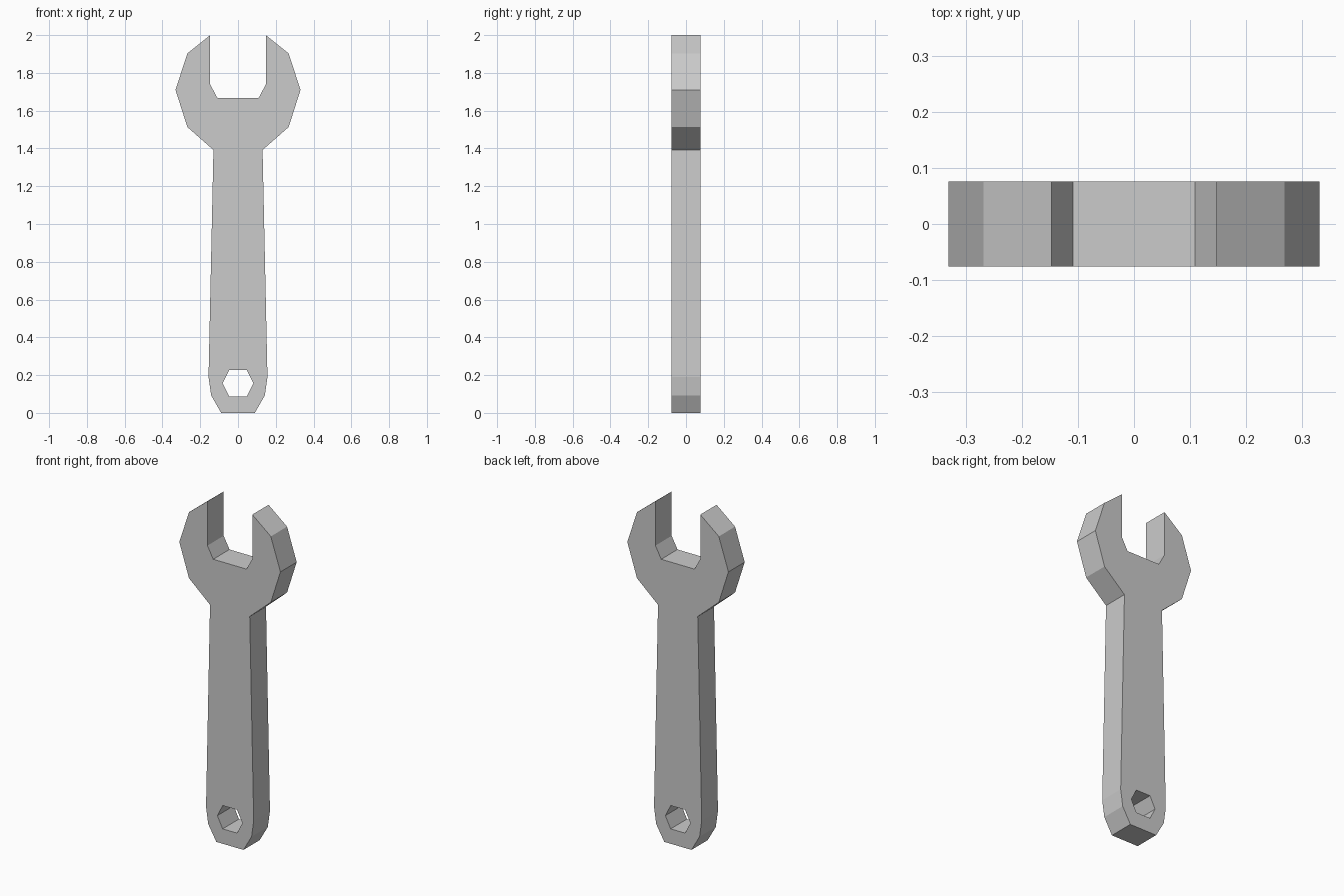
import bpy, bmesh

if "Cube" in bpy.data.objects:
    bpy.data.objects.remove(bpy.data.objects["Cube"])

THICKNESS = 0.152

# Right half of the outline (x, z), from the handle end up to the jaw slot
half = [(0.089, 0.0), (0.142, 0.092), (0.156, 0.19),               # rounded handle end
        (0.13, 1.392), (0.268, 1.513), (0.331, 1.71),              # neck and head
        (0.268, 1.903), (0.147, 2.0), (0.147, 1.738), (0.109, 1.667)]  # jaw tip and slot
# Right half of the hexagonal hanging hole
hole_half = [(0.047, 0.088), (0.082, 0.157), (0.047, 0.226)]


def mirrored(points):
    return points + [(-x, z) for x, z in reversed(points)]


def add_loop(bm, points):
    verts = [bm.verts.new((x, -THICKNESS / 2, z)) for x, z in points]
    return [bm.edges.new((a, b)) for a, b in zip(verts, verts[1:] + verts[:1])]


# Front face with the hole, pushed back to full thickness
bm = bmesh.new()
edges = add_loop(bm, mirrored(half)) + add_loop(bm, mirrored(hole_half))
bmesh.ops.triangle_fill(bm, edges=edges, use_beauty=True, use_dissolve=False)
ext = bmesh.ops.extrude_face_region(bm, geom=bm.faces[:], use_keep_orig=True)
back = [g for g in ext["geom"] if isinstance(g, bmesh.types.BMVert)]
bmesh.ops.translate(bm, verts=back, vec=(0, THICKNESS, 0))
bmesh.ops.recalc_face_normals(bm, faces=bm.faces[:])

mesh = bpy.data.meshes.new("wrench")
bm.to_mesh(mesh)
bm.free()
wrench = bpy.data.objects.new("wrench", mesh)
bpy.context.collection.objects.link(wrench)
